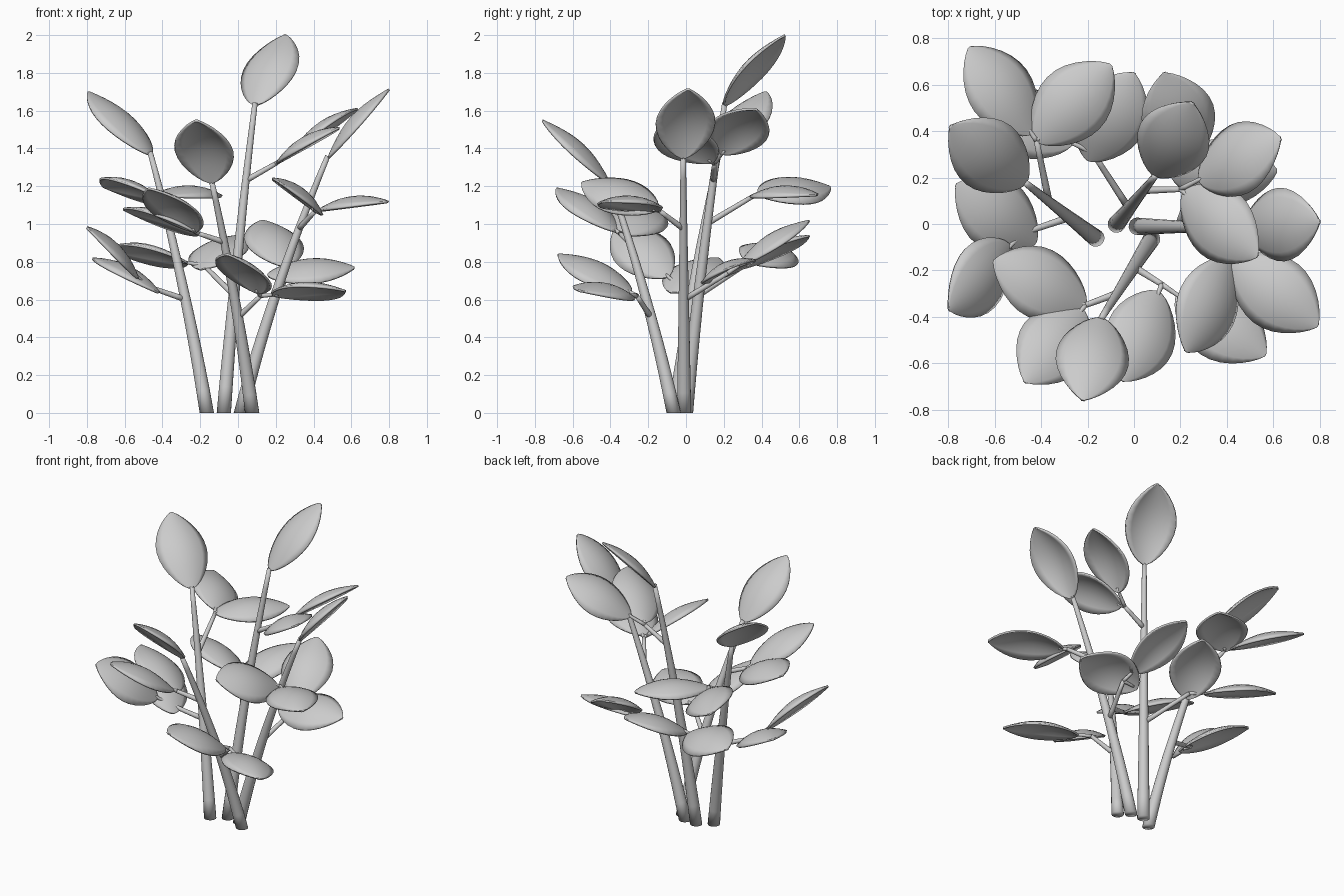
import bpy, bmesh, math
from mathutils import Vector

if "Cube" in bpy.data.objects:
    bpy.data.objects.remove(bpy.data.objects["Cube"])

mat = bpy.data.materials.new("plain_grey")
mat.diffuse_color = (0.6, 0.6, 0.6, 1)
mat.use_nodes = True
mat.node_tree.nodes["Principled BSDF"].inputs["Base Color"].default_value = mat.diffuse_color


def finish(name, bm):
    bmesh.ops.recalc_face_normals(bm, faces=bm.faces)
    for f in bm.faces:
        f.smooth = True
    me = bpy.data.meshes.new(name)
    bm.to_mesh(me)
    bm.free()
    me.materials.append(mat)
    ob = bpy.data.objects.new(name, me)
    bpy.context.collection.objects.link(ob)
    return ob


def arc(a, b, t, bend):
    """Point on a curve from a to b that rises first, then leans outward."""
    p = a.lerp(b, t)
    out = Vector((b.x - a.x, b.y - a.y, 0))
    return p - out * (bend * 4 * t * (1 - t))


def tube(name, a, b, r0, r1, bend=0.0, n=12, sides=16):
    bm = bmesh.new()
    rings = []
    for i in range(n + 1):
        t = i / n
        p = arc(a, b, t, bend)
        d = (arc(a, b, t + 0.01, bend) - arc(a, b, t - 0.01, bend)).normalized()
        if a.z < 0.02 and i == 0:
            d = Vector((0, 0, 1))  # flat foot on the ground
        u = d.cross(Vector((0.3, 1, 0.1))).normalized()
        w = d.cross(u)
        r = r0 + (r1 - r0) * t
        rings.append([bm.verts.new(p + r * (u * math.cos(k * math.tau / sides)
                      + w * math.sin(k * math.tau / sides))) for k in range(sides)])
    for q, s in zip(rings, rings[1:]):
        for k in range(sides):
            bm.faces.new((q[k], q[(k + 1) % sides], s[(k + 1) % sides], s[k]))
    bm.faces.new(rings[0][::-1])
    bm.faces.new(rings[-1])
    finish(name, bm)


def leaf(name, base, tip, roll=0, half=0.156, rows=16, cols=8):
    """Domed oval blade, rolled about its own axis by some degrees."""
    d = tip - base
    ax = d.normalized()
    side = ax.cross(Vector((0, 0, 1))).normalized()
    up = side.cross(ax)
    r = math.radians(roll)
    n = up * math.cos(r) + side * math.sin(r)
    s = ax.cross(n)
    bm = bmesh.new()
    grid = []
    for i in range(rows + 1):
        t = 0.5 - 0.5 * math.cos(math.pi * i / rows)
        # rounder near the base, more pointed at the tip
        w = max(0.05, math.sin(math.pi * t) ** (0.62 + 0.12 * t)) if 0 < i < rows else 0.05
        row = []
        for j in range(cols + 1):
            v = 2 * j / cols - 1
            h = 0.05 * math.sin(math.pi * t) * (1 - v * v) - 0.004
            row.append(bm.verts.new(base + d * t + s * (half * w * v) + n * h))
        grid.append(row)
    for p, q in zip(grid, grid[1:]):
        for j in range(cols):
            bm.faces.new((p[j], p[j + 1], q[j + 1], q[j]))
    mod = finish(name, bm).modifiers.new("thickness", 'SOLIDIFY')
    mod.thickness = 0.012
    mod.offset = 0


def shoot(name, foot, top, tip, *branches):
    """A stem with one top leaf, and branches that each carry two leaves.
    Branch: position along the stem, end point, then (leaf tip, roll) twice."""
    a, b = Vector((*foot, 0)), Vector(top)
    tube(name + "_stem", a, b, .038, .014, 0.06)
    leaf(name + "_top_leaf", b - Vector((0, 0, .01)), Vector(tip))
    for label, (t, end, *leaves) in zip(("upper", "lower"), branches):
        part = f"{name}_{label}"
        end = Vector(end)
        tube(part + "_branch", arc(a, b, t, 0.06), end, .016, .012, n=4)
        for i, (leaf_tip, roll) in enumerate(leaves, 1):
            leaf_tip = Vector(leaf_tip)
            ax = (leaf_tip - end).normalized()
            base = leaf_tip - ax * 0.46  # all side leaves are equally long
            tube(f"{part}_stalk_{i}", end, base + ax * 0.03, .012, .008, n=4)
            leaf(f"{part}_leaf_{i}", base, leaf_tip, roll)


shoot("left", (-.165, -.06), (-.465, .175, 1.38), (-.79, .42, 1.70),
      (.72, (-.42, .36, 1.15), ((-.71, .76, 1.2), 25), ((-.1, .685, 1.155), 3)),
      (.435, (-.48, -.04, .67), ((-.795, -.37, .98), -33), ((-.765, .17, .82), 11)))
shoot("front", (.075, -.065), (-.14, -.405, 1.23), (-.22, -.757, 1.55),
      (.735, (-.21, -.35, .95), ((-.47, -.68, 1.19), 0), ((-.605, -.16, 1.08), 17)),
      (.41, (.12, -.26, .62), ((-.05, -.675, .84), -14), ((.565, -.565, .65), -13)))
shoot("back", (-.075, 0), (.09, .205, 1.64), (.25, .52, 2.0),
      (.75, (.2, .15, 1.32), ((.53, -.14, 1.51), 17), ((.63, .37, 1.61), -21)),
      (.38, (-.18, .31, .78), ((-.68, .53, .87), 20), ((0, .65, .94), 0)))
shoot("right", (.015, -.01), (.475, -.015, 1.36), (.797, .01, 1.715),
      (.716, (.41, -.14, 1.07), ((.225, -.55, 1.22), -31), ((.79, -.44, 1.12), 4)),
      (.44, (.27, .22, .74), ((.13, .65, 1.02), 0), ((.615, .23, .77), 23)))
